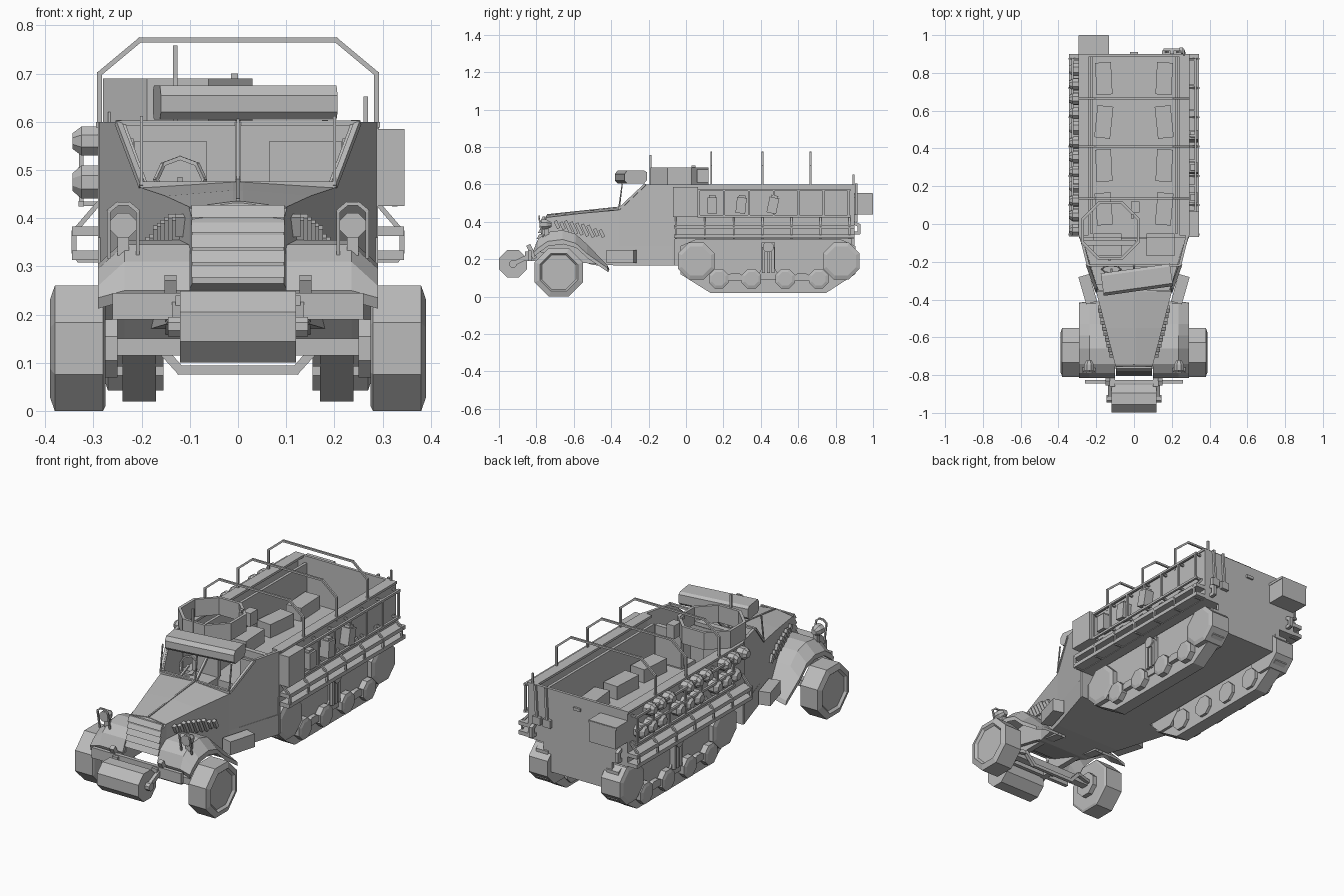
import bpy, bmesh, math
from mathutils import Vector, Matrix

if "Cube" in bpy.data.objects:
    bpy.data.objects.remove(bpy.data.objects["Cube"])

paint = bpy.data.materials.new("primer grey")
paint.diffuse_color = (0.5, 0.5, 0.5, 1)
paint.use_nodes = True
paint.node_tree.nodes["Principled BSDF"].inputs["Base Color"].default_value = paint.diffuse_color


def loft(name, sections):
    """Closed flat-faced solid through matching cross-sections."""
    bm = bmesh.new()
    rings = [[bm.verts.new(p) for p in s] for s in sections]
    n = len(rings[0])
    for a, b in zip(rings, rings[1:]):
        for i in range(n):
            bm.faces.new((a[i], a[(i + 1) % n], b[(i + 1) % n], b[i]))
    bm.faces.new(rings[0])
    bm.faces.new(rings[-1][::-1])
    bmesh.ops.recalc_face_normals(bm, faces=bm.faces)
    me = bpy.data.meshes.new(name)
    bm.to_mesh(me)
    bm.free()
    me.materials.append(paint)
    ob = bpy.data.objects.new(name, me)
    bpy.context.collection.objects.link(ob)
    return ob


def prism_x(name, yz, x0, x1):
    return loft(name, [[(x, y, z) for y, z in yz] for x in (x0, x1)])


def prism_z(name, xy, z0, z1):
    return loft(name, [[(x, y, z) for x, y in xy] for z in (z0, z1)])


def box(name, x0, x1, y0, y1, z0, z1):
    return prism_x(name, [(y0, z0), (y1, z0), (y1, z1), (y0, z1)], x0, x1)


def spin(ob, centre, angle, axis):
    c = Vector(centre)
    ob.data.transform(Matrix.Translation(c) @ Matrix.Rotation(math.radians(angle), 4, axis) @ Matrix.Translation(-c))


def octagon(y, z, across, n=8):
    r = across / math.cos(math.pi / n)
    return [(y + r * math.cos(math.tau * (i + .5) / n), z + r * math.sin(math.tau * (i + .5) / n)) for i in range(n)]


def wheel(name, y, z, r, xs):
    """Octagonal wheel: xs lists (x, radius factor)."""
    loft(name, [[(x, a, b) for a, b in octagon(y, z, r * f)] for x, f in xs])


def bar(name, pts, t):
    """Square rod along each leg of a path."""
    for a, b in zip(pts, pts[1:]):
        a, b = Vector(a), Vector(b)
        q = (b - a).to_track_quat('Z', 'Y')
        c = [q @ Vector((sx * t, sy * t, 0)) for sx, sy in ((-1, -1), (1, -1), (1, 1), (-1, 1))]
        d = (b - a).normalized() * t * .6
        loft(name, [[a - d + k for k in c], [b + d + k for k in c]])


# --- troop compartment: open box with benches
box("bed_floor", -.29, .29, -.07, .90, .31, .36)
box("lower_hull", -.155, .155, -.08, .895, .165, .32)
box("rear_plate", -.29, .29, .885, .90, .31, .60)
box("lower_rear_plate", -.20, .20, .885, .90, .165, .32)
box("bed_front_sill", -.29, .29, -.075, -.06, .165, .36)
for s in (-1, 1):
    box("bed_side", s * .29, s * .272, -.07, .90, .36, .60)
    box("side_rim", s * .295, s * .24, -.06, .90, .588, .60)
    box("bench_back", s * .232, s * .217, -.05, .885, .36, .565)
    for y, a in ((.08, -5), (.31, -3), (.54, 6), (.77, -3)):
        c = box("seat_cushion", s * .16 - .042, s * .16 + .042, y - .085, y + .085, .36, .43)
        spin(c, (s * .16, y, .4), a * s, 'Z')

# --- cab: tapered floor, slanted sides and doors
prism_z("cab_floor", [(-.29, -.07), (.29, -.07), (.20, -.36), (-.20, -.36)], .165, .27)
for s in (-1, 1):
    side = [(.29, -.06, .165), (.20, -.36, .165), (.20, -.36, .465), (.25, -.22, .60), (.29, -.06, .60)]
    loft("cab_side", [[(s * (x - d), y, z) for x, y, z in side] for d in (0, .015)])
    box("cab_seat", s * .14 - .075, s * .14 + .075, -.17, -.06, .27, .37)
    box("cab_seat_back", s * .14 - .075, s * .14 + .075, -.075, -.05, .37, .56)
    # windscreen frame
    bl, tl = Vector((s * .20, -.355, .47)), Vector((s * .248, -.22, .597))
    bar("windscreen_frame", [(0, -.355, .47), bl, tl, (0, -.22, .597)], .006)
    bar("cover_strut", [(s * .2, -.36, .47), (s * .2, -.34, .61)], .003)
    # side step box
    b = box("side_bin", s * .245 - .03, s * .245 + .03, -.42, -.27, .18, .25)
    spin(b, (s * .245, -.345, .2), -16 * s, 'Z')
bar("windscreen_pillar", [(0, -.355, .47), (0, -.22, .597)], .006)
bar("cover_strut", [(0, -.36, .44), (0, -.34, .61)], .003)
prism_z("dashboard", [(-.20, -.36), (.20, -.36), (.21, -.32), (-.21, -.32)], .27, .465)
bar("steering_column", [(-.12, -.33, .44), (-.12, -.24, .48)], .005)
wheel_ring = [(-.12 + .05 * math.cos(k * math.pi / 4), -.24 + .02 * math.sin(k * math.pi / 4),
               .48 + .045 * math.sin(k * math.pi / 4)) for k in range(9)]
bar("steering_wheel", wheel_ring, .004)

# --- rolled cover above the windscreen
roll = prism_x("rolled_cover", [(-.34, .605), (-.25, .605), (-.235, .62), (-.235, .665),
                                (-.25, .675), (-.34, .675), (-.355, .655), (-.355, .62)], -.17, .20)
spin(roll, (.015, -.295, .64), 8, 'Z')

# --- hood, grille
def hood_section(y, w, z0, z1):
    return [(-w, y, z0), (w, y, z0), (w, y, z1 - .012), (.01, y, z1), (-.01, y, z1), (-w, y, z1 - .012)]


loft("hood", [hood_section(-.36, .20, .165, .475), hood_section(-.55, .15, .18, .458),
              hood_section(-.745, .10, .25, .435)])
bar("hood_hinge", [(0, -.36, .477), (0, -.74, .437)], .004)
loft("grille_core", [hood_section(-.74, .102, .25, .435), hood_section(-.775, .095, .265, .41)])
for i in range(5):
    z = .285 + i * .031
    prism_x("grille_slat", [(-.755, z - .008), (-.805 + i * .006, z - .008), (-.79 + i * .006, z + .018), (-.755, z + .018)],
            -.096, .096)
for s in (-1, 1):
    # stepped side vents on the hood
    for i in range(9):
        y = -.69 + i * .03
        w = .103 + (y + .745) * .26
        z = .385 - i * .006
        h = .035 if 1 < i < 7 else .022
        v = box("hood_vent", s * (w - .01), s * (w + .012), y - .009, y + .009, z - h, z + h)
        spin(v, (s * w, y, z), 25, 'X')

    # --- front fender, crown falling outward
    top = [(-.815, .25), (-.79, .31), (-.74, .345), (-.66, .355), (-.59, .335), (-.53, .28), (-.42, .168)]
    loft("front_fender", [[(s * .10, y, z), (s * .235, y, z), (s * .29, y, z - .05 * (1 if z > .26 else .3)),
                           (s * .29, y + .004, z - .075 * (1 if z > .26 else .5)),
                           (s * .235, y + .01, z - .022), (s * .10, y + .01, z - .022)] for y, z in top])
    prism_x("fender_apron", [(-.79, .24)] + [(y + .005, z - .01) for y, z in top[1:]] + [(-.50, .17), (-.60, .20)],
            s * .10, s * .15)
    # headlight with guard
    loft("headlight", [[(s * .238 + x * k, y, .385 + z * k) for x, z in octagon(0, 0, .026)]
                       for y, k in ((-.775, 1), (-.745, 1), (-.72, .5))])
    bar("headlight_post", [(s * .238, -.745, .33), (s * .238, -.745, .38)], .012)
    bar("headlight_guard", [(s * .268, -.765, .32), (s * .268, -.785, .415), (s * .25, -.785, .43),
                            (s * .226, -.785, .43), (s * .208, -.785, .415), (s * .208, -.765, .32)], .004)
    # front wheels
    wheel("front_wheel", -.68, .13, .13, [(s * .275, .92), (s * .28, 1), (s * .38, 1), (s * .39, .78), (s * .378, .70), (s * .378, .1)])
    wheel("front_hub", -.68, .13, .06, [(s * .25, 1), (s * .28, 1)])
    # frame rail and bumper bracket
    box("frame_rail", s * .10, s * .13, -.86, -.36, .19, .24)
    bar("tow_bracket", [(s * .14, -.84, .27), (s * .14, -.81, .21)], .012)
    bar("roller_arm", [(s * .125, -.83, .22), (s * .125, -.925, .175)], .012)
    bar("tie_rod", [(s * .27, -.66, .13), (s * .17, -.64, .14), (s * .12, -.64, .085), (0, -.64, .085)], .009)

box("front_axle", -.28, .28, -.70, -.66, .115, .15)
box("bumper", -.26, .26, -.845, -.825, .19, .245)
prism_x("front_roller", octagon(-.925, .175, .074), -.12, .12)
prism_x("roller_axle", octagon(-.925, .175, .02), -.145, .145)

# --- tracks
for s in (-1, 1):
    prism_x("track_band", [(-.03, .12), (.13, .02), (.75, .02), (.905, .12), (.905, .27), (.83, .305), (.05, .305), (-.03, .27)],
            s * .17, s * .24)
    for y in (.055, .83):
        wheel("end_wheel", y, .19, .098, [(s * .155, 1), (s * .265, 1), (s * .272, .8)])
    for y in (.175, .35, .53, .71):
        wheel("road_wheel", y, .095, .052, [(s * .155, 1), (s * .27, 1), (s * .275, .7)])
    for y in (.2625, .62):
        prism_x("bogie_arm", [(y - .09, .085), (y + .09, .085), (y + .02, .125), (y - .02, .125)], s * .23, s * .262)
    prism_x("bogie_tower", [(.37, .09), (.51, .09), (.475, .15), (.475, .29), (.405, .29), (.405, .15)], s * .23, s * .25)
    for y in (.415, .44, .465):
        bar("bogie_spring", [(s * .258, y, .13), (s * .258, y, .26)], .008)
    prism_x("return_roller", octagon(.44, .265, .028), s * .20, s * .275)

    # --- lower side rack
    for z, x in ((.375, .338), (.325, .338)):
        box("rack_rail", s * .29, s * (x + .006), -.065, .90, z - .012, z + .008)
    for i in range(7):
        y = -.055 + i * .155
        bar("rack_bracket", [(s * .29, y, .43), (s * .34, y, .372), (s * .34, y, .33), (s * .33, y, .313), (s * .29, y, .313)], .005)
    # --- upper side rack frame
    for z in (.43, .50, .57):
        if z != .50 or s < 0:
            bar("stowage_rail", [(s * .325, .065, z), (s * .325, .875, z)], .006)
    for i in range(7):
        y = .07 + i * .133
        bar("stowage_post", [(s * .295, y, .43), (s * .325, y, .43), (s * .325, y, .57), (s * .295, y, .57)], .005)
    # rear towing hooks
    bar("tow_hook", [(s * .25, .90, .34), (s * .25, .925, .34), (s * .25, .925, .38), (s * .25, .905, .39)], .009)

# --- stowage: side bin and tilted cans on the right, packs on the left
box("side_locker", .29, .345, -.07, .065, .425, .585)
for y, a in ((.14, 0), (.295, -6), (.465, -12)):
    c = box("fuel_can", .29, .34, y - .026, y + .026, .445, .53)
    spin(c, (.315, y, .49), a, 'X')
    c = box("can_cap", .30, .33, y - .018, y + .018, .53, .542)
    spin(c, (.315, y, .49), a, 'X')
for i in range(12):
    y = -.03 + i * .077
    for z, r in ((.475, .034), (.56, .03)):
        if (i + int(z * 100)) % 4 != 3:
            loft("side_pack", [[(x, a, b) for a, b in octagon(y, z, r * k)]
                               for x, k in ((-.29, 1), (-.325, 1), (-.343, .55))])

# --- rear details
box("rear_bin", -.29, -.135, .90, 1.0, .44, .55)
box("rear_bin_lid", -.293, -.132, .90, .998, .54, .553)
box("rear_latch", -.02, .02, .90, .91, .53, .545)
for x in (.17, .23):
    bar("rear_tool", [(x, .91, .42), (x + .01, .91, .60)], .006)
    box("tool_head", x - .022, x + .022, .90, .918, .40, .44)
bar("antenna_post", [(.265, .895, .58), (.265, .895, .65)], .005)

# --- octagonal gun ring with open top
outer = octagon(-.125, -.035, .155)
inner = octagon(-.125, -.035, .140)
for i in range(8):
    j = (i + 1) % 8
    prism_z("gun_ring_wall", [outer[i], outer[j], inner[j], inner[i]], .60, .69)
box("ring_support", -.27, .01, -.115, -.085, .60, .62)
bar("gun_post", [(-.13, -.19, .60), (-.13, -.19, .755)], .005)
box("ring_mount", -.015, .03, .06, .12, .61, .68)
box("ring_sight", -.015, .0, .03, .05, .685, .70)

# --- canopy bows
for y in (.135, .41, .665):
    half = [(.287, y, .58), (.287, y, .70), (.203, y, .77)]
    bar("canopy_bow", half + [(-x, a, z) for x, a, z in reversed(half)], .005)
